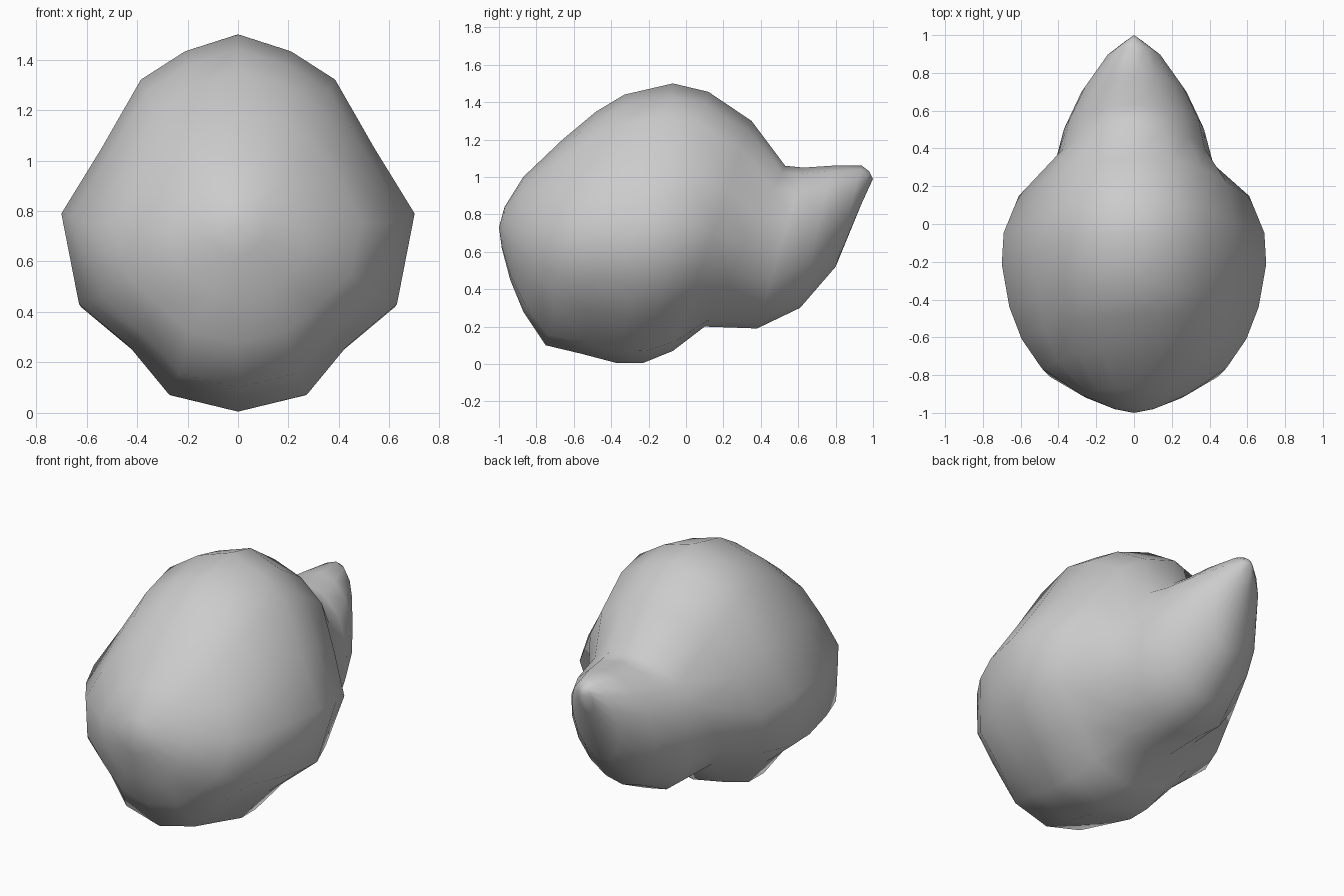
import bpy, bmesh, math

if "Cube" in bpy.data.objects:
    bpy.data.objects.remove(bpy.data.objects["Cube"])

# Tilted cross-sections: top (y, z), bottom (y, z), half width, roundness (0 body, 1 ellipse)
RINGS = [
    (-.97, .84, -.985, .62, .11, .8),
    (-.87, 1.00, -.94, .45, .28, .7),
    (-.66, 1.20, -.87, .28, .49, .4),
    (-.48, 1.35, -.75, .10, .595, .1),
    (-.33, 1.44, -.56, .055, .66, 0),
    (-.07, 1.50, -.37, .005, .70, 0),
    (.12, 1.455, -.23, .005, .69, 0),
    (.35, 1.30, -.07, .07, .61, .2),
    (.53, 1.06, .10, .20, .42, .8),
    (.63, 1.05, .38, .19, .37, 1),
    (.78, 1.06, .61, .30, .28, 1),
    (.94, 1.06, .80, .52, .15, 1),
    (.98, 1.03, .94, .86, .05, 1),
]
# Body half section (width, height), slightly pinched low down
BODY = [(0, 1), (.30, .91), (.55, .76), (.77, .40), (1, .05),
        (.90, -.43), (.61, -.66), (.39, -.91), (0, -1)]
HALF = len(BODY) - 1
SIDES = 2 * HALF


def section_point(i, k):
    j = i if i <= HALF else SIDES - i
    side = 1 if i <= HALF else -1
    a = math.pi * j / HALF
    w = BODY[j][0] * (1 - k) + math.sin(a) * k
    h = BODY[j][1] * (1 - k) + math.cos(a) * k
    return side * w, h


# Body and tail as one lofted skin
bm = bmesh.new()
loops = []
for ty, tz, by, bz, w, k in RINGS:
    loop = []
    for i in range(SIDES):
        x, h = section_point(i, k)
        f = (h + 1) / 2
        loop.append(bm.verts.new((x * w, by + (ty - by) * f, bz + (tz - bz) * f)))
    loops.append(loop)
for a, b in zip(loops, loops[1:]):
    for i in range(SIDES):
        j = (i + 1) % SIDES
        bm.faces.new((a[i], a[j], b[j], b[i]))

# Front and tail tips
for loop, tip in ((loops[0], (0, -1, .73)), (loops[-1], (0, 1, .99))):
    v = bm.verts.new(tip)
    for i in range(SIDES):
        bm.faces.new((loop[i], loop[(i + 1) % SIDES], v))

bmesh.ops.recalc_face_normals(bm, faces=bm.faces)
for f in bm.faces:
    f.smooth = True
mesh = bpy.data.meshes.new("body_with_tail")
bm.to_mesh(mesh)
bm.free()
bpy.context.collection.objects.link(bpy.data.objects.new("body_with_tail", mesh))
